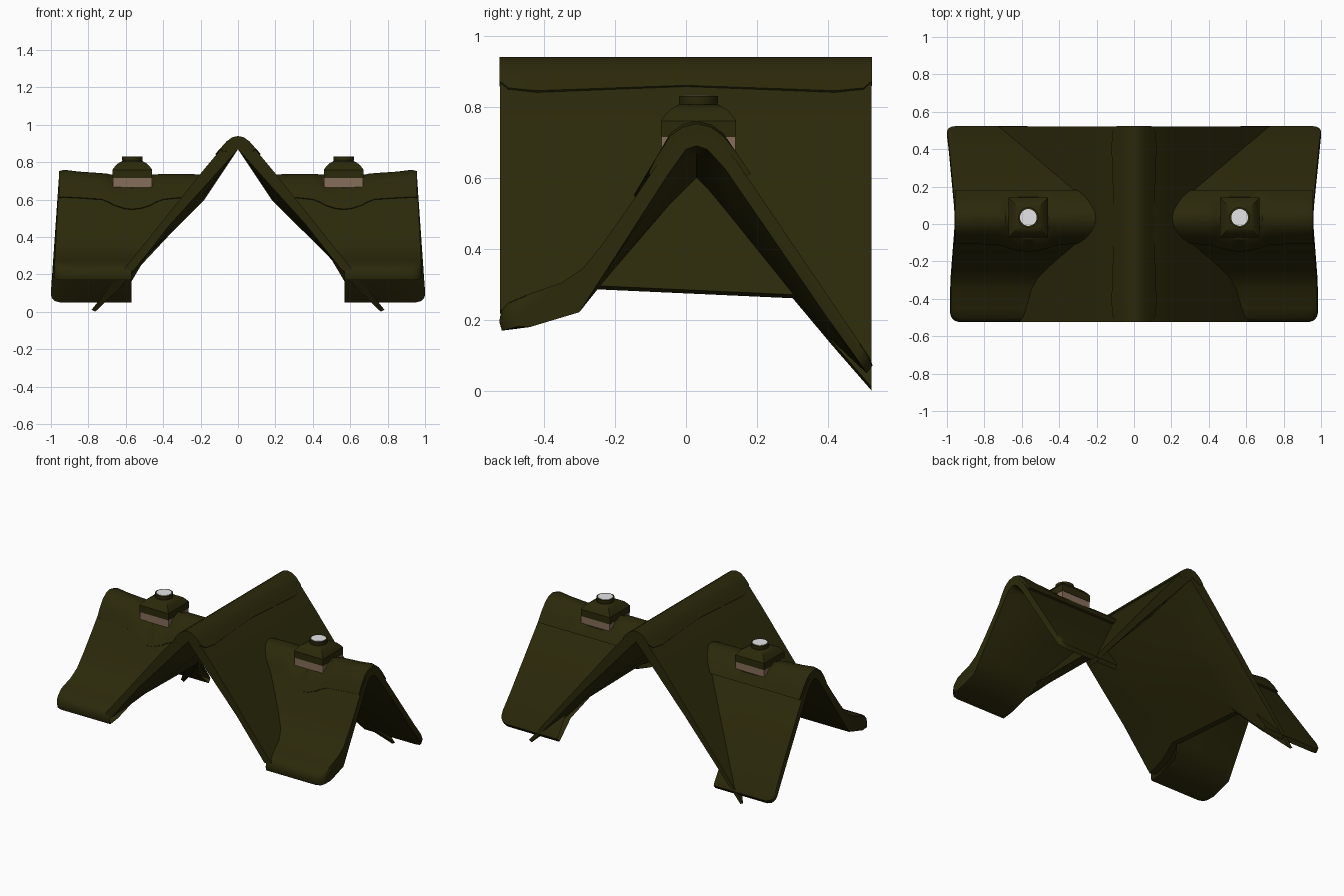
import bpy, bmesh, math

if "Cube" in bpy.data.objects:
    bpy.data.objects.remove(bpy.data.objects["Cube"])


def material(name, rgb):
    m = bpy.data.materials.new(name)
    m.diffuse_color = (*rgb, 1)
    m.use_nodes = True
    m.node_tree.nodes["Principled BSDF"].inputs["Base Color"].default_value = m.diffuse_color
    return m


THATCH = material("dark olive thatch", (0.024, 0.0215, 0.003))
BRICK = material("dusty brown brick", (0.24, 0.155, 0.1))
PALE = material("pale grey", (0.8, 0.8, 0.82))


def loft(name, sections, mat, mirror=False, angle=35, start_cap=True):
    """Join equal-length closed sections into a solid."""
    bm = bmesh.new()
    rings = [[bm.verts.new(p) for p in s] for s in sections]
    n = len(rings[0])
    for a, b in zip(rings, rings[1:]):
        for i in range(n):
            j = (i + 1) % n
            bm.faces.new((a[i], a[j], b[j], b[i]))
    if start_cap:
        bm.faces.new(rings[0])
    bm.faces.new(rings[-1])
    bmesh.ops.recalc_face_normals(bm, faces=bm.faces[:])
    me = bpy.data.meshes.new(name)
    bm.to_mesh(me)
    bm.free()
    ob = bpy.data.objects.new(name, me)
    bpy.context.collection.objects.link(ob)
    me.materials.append(mat)
    bpy.ops.object.select_all(action='DESELECT')
    ob.select_set(True)
    bpy.context.view_layer.objects.active = ob
    bpy.ops.object.shade_smooth_by_angle(angle=math.radians(angle))
    if mirror:
        ob.modifiers.new("mirror", 'MIRROR')
    return ob


def both_sides(half):
    """Mirror a half profile that starts on x = 0."""
    return [(-x, z) for x, z in reversed(half[1:])] + half


# main roof: ridge runs front to back, eaves drop at the back corners
def main_z(x):
    return 0.74 - 1.25 * (x - 0.2)


sections = []
for y, ex, bulge in [(-0.523, 0.61, 0), (-0.38, 0.59, 0.6), (-0.25, 0.555, 1),
                     (0.3, 0.575, 1), (0.41, 0.68, 0.6), (0.522, 0.783, 0)]:
    ez = main_z(ex)
    outer = both_sides([(0, 0.92), (0.04, 0.905), (0.1, 0.86), (0.2, 0.74), (ex, ez)])
    inner = both_sides([(0, 0.87), (0.17 + 0.01 * bulge, 0.68 - 0.08 * bulge),
                        (0.36 - 0.02 * bulge, 0.47 - 0.03 * bulge),
                        (ex - (0.02 if y > 0.5 else 0.05), ez - 0.01)])
    sections.append([(x, y, z) for x, z in outer + inner[::-1]])
loft("main_roof", sections, THATCH)

# main ridge cap, lower edge gently waved
sections = []
for y, d in [(-0.525, 0.02), (-0.5, 0.0), (-0.42, -0.008), (-0.2, 0.0), (0, 0.007),
             (0.2, 0.0), (0.42, -0.008), (0.5, 0.0), (0.523, 0.02)]:
    top = both_sides([(0, 0.94), (0.03, 0.934), (0.06, 0.913), (0.085, 0.885),
                      (0.113 - d, 0.853 + d), (0.1 - d, 0.838 + d)])
    low = both_sides([(0, 0.89), (0.06, 0.86)])
    sections.append([(x, y, z) for x, z in top + low[::-1]])
loft("main_ridge_cap", sections, THATCH)

# cross roof: profile in y/z, swept from the main slope out to the gable
OUTER = [(-0.518, 0.17), (-0.525, 0.195), (-0.52, 0.225), (-0.502, 0.248), (-0.45, 0.27),
         (-0.35, 0.305), (-0.29, 0.345), (-0.23, 0.42), (-0.15, 0.535), (-0.07, 0.655),
         (-0.02, 0.712), (0.03, 0.735), (0.08, 0.712), (0.14, 0.65), (0.42, 0.237),
         (0.515, 0.097), (0.525, 0.072), (0.508, 0.05)]
# underside points with the extra depth the thatch gains away from the gable
UNDER = [(0.39, 0.217, 0.055), (0.11, 0.625, 0.115), (0.06, 0.68, 0.11), (0.03, 0.69, 0.09),
         (0.0, 0.68, 0.11), (-0.05, 0.61, 0.09), (-0.23, 0.33, 0.02), (-0.3, 0.222, 0),
         (-0.44, 0.18, 0)]
PROFILE = [(y, z, 0) for y, z in OUTER] + UNDER


def end_x(y, z):
    return 0.955 + (0.76 - z) * (0.065 if y > 0.03 else 0.05)


sections = []
for u, s in [(0, 0), (0.3, 0), (0.6, 0), (0.88, 0), (0.95, 0.01), (0.985, 0.028), (1, 0.05)]:
    ring = []
    for y, z, deep in PROFILE:
        xe = end_x(y, z)
        z -= deep * min(1, (1 - u) / 0.4)
        start = min(0.57, 0.2 + (0.74 - z) / 1.25 - 0.02)
        x = start + (xe - start) * u
        if y > 0.5:                       # rounded eave corners
            y, z = y - 0.56 * s, z + 0.83 * s
        elif y < -0.5:
            y, z = y + 0.97 * s, z + 0.25 * s
        ring.append((x, y, z))
    sections.append(ring)
loft("cross_roof", sections, THATCH, True, 50, False)

# cross ridge cap: dips at the chimney, scalloped on the front edge
sections = []
for x, top, drop in [(0.2, 0.735, -0.04), (0.3, 0.738, -0.01), (0.4, 0.738, 0.0), (0.44, 0.735, 0.015),
                     (0.465, 0.715, 0.03), (0.52, 0.71, 0.048), (0.565, 0.71, 0.053),
                     (0.61, 0.71, 0.048), (0.665, 0.715, 0.03), (0.69, 0.738, 0.015),
                     (0.73, 0.742, 0.0), (0.85, 0.75, -0.008), (0.93, 0.76, -0.012), (0.957, 0.752, -0.01)]:
    fy, fz = -0.112 - 0.67 * drop, 0.598 - drop
    ring = [(fy + 0.015, fz - 0.005), (fy, fz + 0.005), (-0.082, 0.66), (-0.045, top - 0.035),
            (-0.01, top - 0.01), (0.03, top), (0.07, top - 0.01), (0.105, top - 0.035),
            (0.145, 0.667), (0.182, 0.611), (0.165, 0.605),
            (0.13, 0.645), (0.06, 0.698), (0.0, 0.698), (-0.06, 0.645)]
    sections.append([(x, y, z) for y, z in ring])
loft("cross_ridge_cap", sections, THATCH, True)

# chimneys
CX, CY = 0.565, 0.035


def stack(name, levels, sides, mat, angle=30):
    """Upright solid of (radius, z) levels; square radii are half widths."""
    k = math.sqrt(2) if sides == 4 else 1
    ring = [math.tau * (i + 0.5) / sides for i in range(sides)]
    loft(name, [[(CX + r * k * math.cos(a), CY + r * k * math.sin(a), z) for a in ring]
                for r, z in levels], mat, True, angle)


stack("chimney_base", [(0.104, 0.64), (0.104, 0.716)], 4, BRICK)
stack("chimney_hood", [(0.106, 0.715), (0.106, 0.76), (0.095, 0.775), (0.08, 0.792), (0.055, 0.806)], 4, THATCH)
stack("chimney_pot", [(0.05, 0.795), (0.055, 0.81), (0.055, 0.83)], 20, THATCH)
stack("chimney_opening", [(0.045, 0.826), (0.045, 0.832)], 20, PALE)
